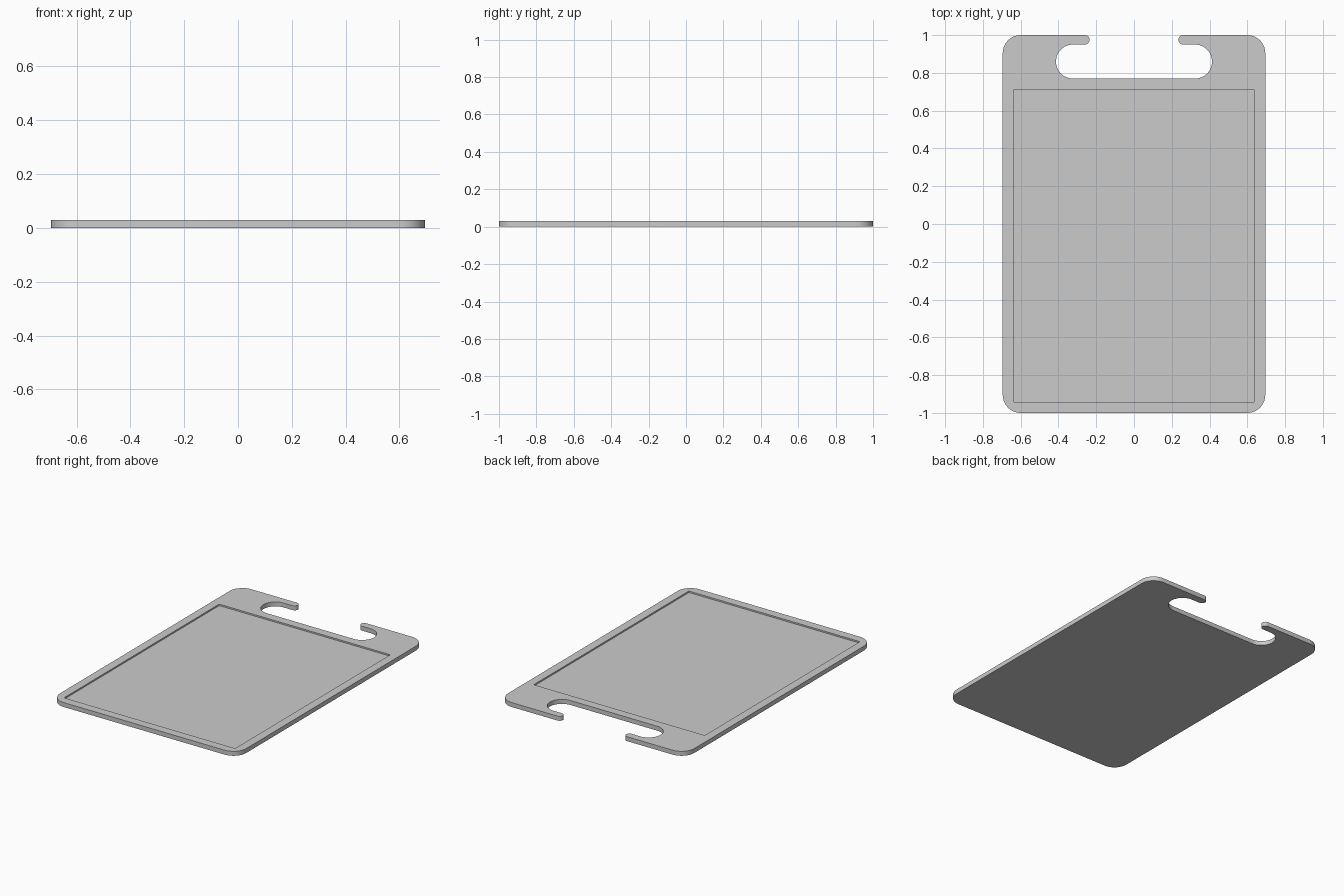
import bpy, bmesh
from math import cos, sin, radians

if "Cube" in bpy.data.objects:
    bpy.data.objects.remove(bpy.data.objects["Cube"])

THICK = 0.03
POCKET_DEPTH = 0.01


def arc(cx, cy, r, a0, a1, n):
    """Points along a circular arc, angles in degrees."""
    angles = [radians(a0 + (a1 - a0) * i / n) for i in range(n + 1)]
    return [(cx + r * cos(a), cy + r * sin(a)) for a in angles]


def prism(name, outline, z0, z1):
    """Extrude a closed outline from z0 to z1."""
    bm = bmesh.new()
    face = bm.faces.new([bm.verts.new((x, y, z0)) for x, y in outline])
    ext = bmesh.ops.extrude_face_region(bm, geom=[face])
    top = [v for v in ext["geom"] if isinstance(v, bmesh.types.BMVert)]
    bmesh.ops.translate(bm, verts=top, vec=(0, 0, z1 - z0))
    bmesh.ops.recalc_face_normals(bm, faces=bm.faces)
    mesh = bpy.data.meshes.new(name)
    bm.to_mesh(mesh)
    bm.free()
    obj = bpy.data.objects.new(name, mesh)
    bpy.context.collection.objects.link(obj)
    return obj


# Board outline: right half with rounded corners, hook tip and handle slot end
half = (arc(0.6, -0.905, 0.095, -90, 0, 12)
        + arc(0.6, 0.905, 0.095, 0, 90, 12)
        + arc(0.26, 0.975, 0.025, 90, 270, 12)
        + arc(0.323, 0.86, 0.09, 90, -90, 24))
outline = half + [(-x, y) for x, y in reversed(half)]
board = prism("cutting_board", outline, 0, THICK)

# Shallow rectangular recess in the top
px, y0, y1, r = 0.638, -0.942, 0.711, 0.006
rect = (arc(px - r, y0 + r, r, -90, 0, 3) + arc(px - r, y1 - r, r, 0, 90, 3)
        + arc(-px + r, y1 - r, r, 90, 180, 3) + arc(-px + r, y0 + r, r, 180, 270, 3))
cutter = prism("recess_cutter", rect, THICK - POCKET_DEPTH, THICK + 0.05)

# Cut the recess, then remove the helper
cut = board.modifiers.new("recess", "BOOLEAN")
cut.operation = "DIFFERENCE"
cut.solver = "EXACT"
cut.object = cutter
bpy.context.view_layer.objects.active = board
board.select_set(True)
bpy.ops.object.modifier_apply(modifier=cut.name)
bpy.data.objects.remove(cutter)

# Smooth rounded sides, sharp rims
bpy.ops.object.shade_smooth_by_angle(angle=radians(30))
